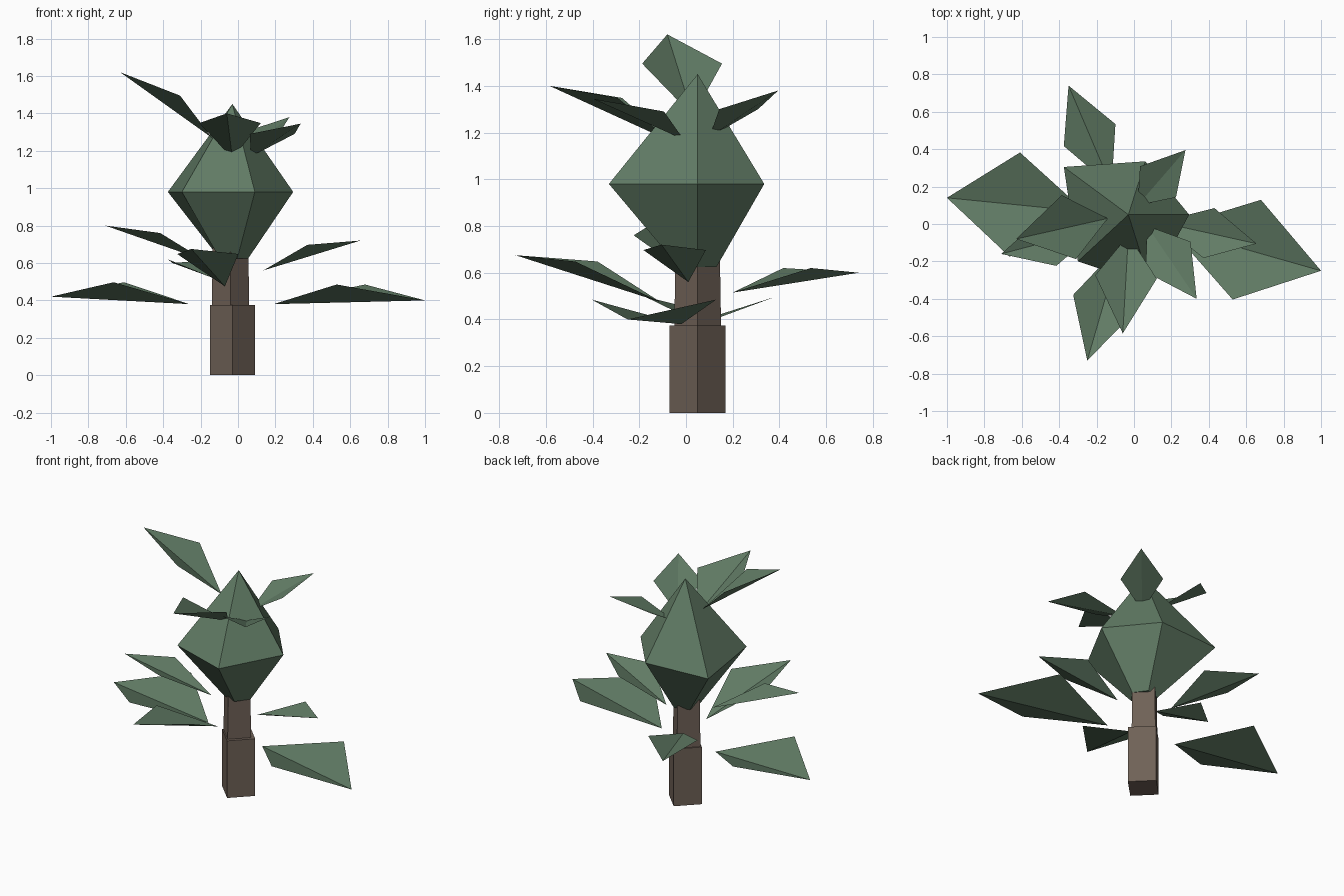
import bpy
import math
from mathutils import Vector

if "Cube" in bpy.data.objects:
    bpy.data.objects.remove(bpy.data.objects["Cube"])


def material(name, color):
    m = bpy.data.materials.new(name)
    m.diffuse_color = (*color, 1)
    m.use_nodes = True
    m.node_tree.nodes["Principled BSDF"].inputs["Base Color"].default_value = m.diffuse_color
    return m


LEAF = material("leaf_green", (0.12, 0.20, 0.13))
BARK = material("bark_brown", (0.16, 0.12, 0.095))


def add_mesh(name, verts, faces, mat):
    me = bpy.data.meshes.new(name)
    me.from_pydata(verts, [], faces)
    me.materials.append(mat)
    ob = bpy.data.objects.new(name, me)
    bpy.context.collection.objects.link(ob)
    return ob


def ring(n, r, z, cx=-0.03, cy=0.05):
    return [(cx + r * math.cos(2 * math.pi * i / n),
             cy + r * math.sin(2 * math.pi * i / n), z) for i in range(n)]


def loft(name, low, high, mat):
    """Closed solid between a lower ring and an upper ring (or one apex)."""
    n = len(low)
    faces = [tuple(reversed(range(n)))]
    if len(high) == n:
        faces += [(i, (i + 1) % n, n + (i + 1) % n, n + i) for i in range(n)]
        faces.append(tuple(range(n, 2 * n)))
    else:
        faces += [(i, (i + 1) % n, n) for i in range(n)]
    return add_mesh(name, low + high, faces, mat)


# square trunk in two stacked sections
loft("trunk_lower", ring(4, 0.12, 0), ring(4, 0.12, 0.375), BARK)
loft("trunk_upper", ring(4, 0.1, 0.375, -0.04),
     ring(4, 0.095, 0.68, -0.04), BARK)

# five-sided crown: small bottom ring, uneven wide ring, apex
bottom = ring(5, 0.085, 0.625)
wide = [(x, y, 0.98) for x, y in
        ((0.295, 0.05), (0.06, 0.335), (-0.375, 0.305), (-0.30, -0.20), (0.09, -0.33))]
crown_faces = [(4, 3, 2, 1, 0)]
for i in range(5):
    j = (i + 1) % 5
    crown_faces += [(i, j, 5 + j, 5 + i), (5 + i, 5 + j, 10)]
add_mesh("crown", bottom + wide + [(-0.03, 0.05, 1.45)], crown_faces, LEAF)


def leaf(name, base, tip, half_width, side_z, along):
    """Two triangles folded up along a straight crease from base to tip."""
    b, t = Vector(base), Vector(tip)
    d = t - b
    side = Vector((-d.y, d.x, 0)).normalized() * half_width
    mid = b + d * along
    mid.z = side_z
    add_mesh(name, [b, t, mid + side, mid - side], [(0, 1, 2), (0, 3, 1)], LEAF)


# leaves around the trunk
lower = [
    ((-0.26, 0.066, 0.38), (-1.0, 0.14, 0.42), 0.28, 0.497),
    ((0.19, -0.02, 0.38), (1.0, -0.25, 0.40), 0.277, 0.485),
    ((-0.18, -0.02, 0.615), (-0.71, -0.16, 0.80), 0.137, 0.76),
    ((-0.07, -0.11, 0.475), (-0.25, -0.73, 0.675), 0.17, 0.648),
    ((0.135, 0.01, 0.56), (0.655, -0.105, 0.72), 0.137, 0.697),
    ((-0.12, 0.20, 0.515), (-0.35, 0.74, 0.60), 0.15, 0.62),
]
for i, spec in enumerate(lower):
    leaf(f"lower_leaf_{i + 1}", *spec, 0.51)

# leaves sprouting from the crown
upper = [
    ((-0.14, 0.03, 1.27), (-0.63, -0.08, 1.62), 0.175, 1.495),
    ((-0.03, -0.06, 1.16), (-0.06, -0.585, 1.40), 0.165, 1.348),
    ((0.07, -0.01, 1.17), (0.335, -0.40, 1.345), 0.145, 1.29),
    ((0.02, 0.10, 1.18), (0.275, 0.395, 1.38), 0.127, 1.30),
]
for i, spec in enumerate(upper):
    leaf(f"upper_leaf_{i + 1}", *spec, 0.425)
